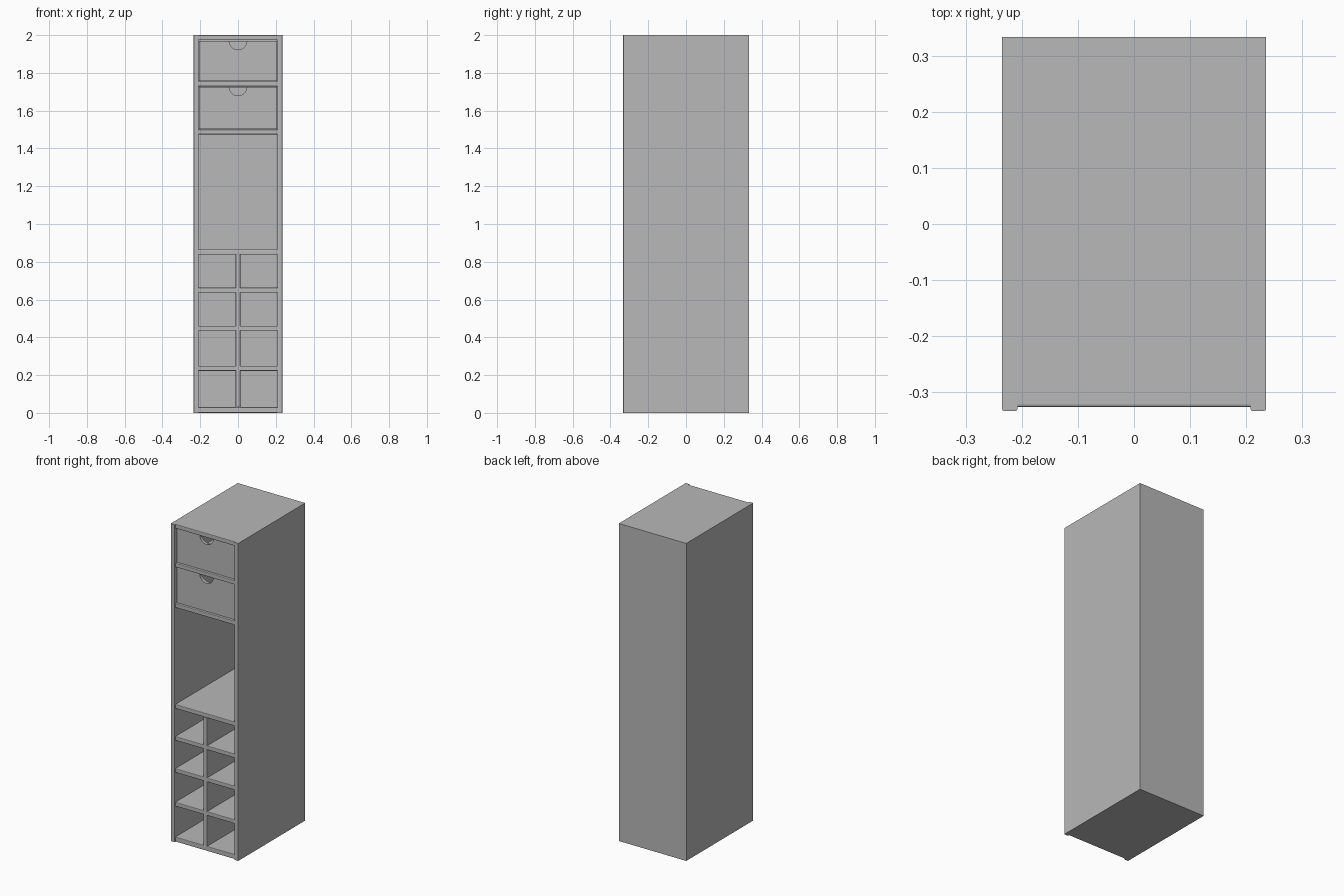
import bpy, bmesh, math

cube = bpy.data.objects.get("Cube")
if cube:
    bpy.data.objects.remove(cube, do_unlink=True)

grey = bpy.data.materials.new("plain grey")
grey.use_nodes = True
COLOUR = (0.48, 0.48, 0.48, 1)
grey.diffuse_color = COLOUR
grey.node_tree.nodes["Principled BSDF"].inputs["Base Color"].default_value = COLOUR

HALF_W, HALF_D, HEIGHT = 0.235, 0.333, 2.0
INNER = 0.208      # inside face of the side panels
FRONT = -0.326     # front of shelves and divider
BACK = 0.313       # inside face of the back panel


def finish(name, bm):
    bmesh.ops.recalc_face_normals(bm, faces=bm.faces)
    mesh = bpy.data.meshes.new(name)
    bm.to_mesh(mesh)
    bm.free()
    mesh.materials.append(grey)
    obj = bpy.data.objects.new(name, mesh)
    bpy.context.collection.objects.link(obj)
    return obj


def board(name, x, y, z, along=None, soft=0.004):
    """Box from (min, max) pairs; its long front edges along one axis are softened."""
    bm = bmesh.new()
    bmesh.ops.create_cube(bm, size=1)
    for v in bm.verts:
        v.co = [p[0] if c < 0 else p[1] for c, p in zip(v.co, (x, y, z))]
    if along is not None:
        edges = [e for e in bm.edges
                 if all(abs(v.co.y - y[0]) < 1e-5 for v in e.verts)
                 and abs(e.verts[0].co[along] - e.verts[1].co[along]) > 1e-4]
        bmesh.ops.bevel(bm, geom=edges, offset=soft, segments=2,
                        profile=0.5, affect='EDGES')
    return finish(name, bm)


# Carcass
for side, s in (("left", 1), ("right", -1)):
    xs = tuple(sorted((s * INNER, s * HALF_W)))
    board(side + "_side_panel", xs, (-HALF_D, HALF_D), (0, HEIGHT), 2, 0.003)
board("back_panel", (-INNER, INNER), (BACK, HALF_D), (0, HEIGHT))

# Horizontal boards: name, bottom, top
for name, low, high in (
        ("base_panel", 0, 0.03), ("top_panel", 1.973, HEIGHT),
        ("bottle_shelf_1", 0.223, 0.249), ("bottle_shelf_2", 0.435, 0.461),
        ("bottle_shelf_3", 0.637, 0.663), ("middle_shelf", 0.838, 0.865),
        ("lower_drawer_shelf", 1.474, 1.5), ("upper_drawer_shelf", 1.729, 1.755)):
    board(name, (-INNER, INNER), (FRONT, BACK), (low, high), 0)

# Upright between the bottle cells
board("centre_divider", (-0.013, 0.013), (FRONT, BACK), (0.03, 0.838), 2)


def drawer(name, low, high):
    """Open box with a half-round finger notch in its front."""
    w, y0, t, r = INNER - 0.002, -0.314, 0.02, 0.047
    arc = [(r * math.cos(a), high - r * math.sin(a))
           for a in (math.pi * i / 16 for i in range(17))]
    outline = [(-w, low), (w, low), (w, high)] + arc + [(-w, high)]
    bm = bmesh.new()
    face = bm.faces.new([bm.verts.new((x, y0, z)) for x, z in outline])
    grown = bmesh.ops.extrude_face_region(bm, geom=[face])["geom"]
    bmesh.ops.translate(bm, vec=(0, t, 0),
                        verts=[g for g in grown if isinstance(g, bmesh.types.BMVert)])
    finish(name + "_front", bm)
    depth = (y0 + t, BACK - 0.01)
    for side, s in (("left", 1), ("right", -1)):
        board(name + "_" + side + "_wall", tuple(sorted((s * w, s * (w - t)))),
              depth, (low, high))
    board(name + "_floor", (t - w, w - t), depth, (low, low + t))
    board(name + "_back", (t - w, w - t), (depth[1] - t, depth[1]), (low + t, high))


drawer("upper_drawer", 1.757, 1.97)
drawer("lower_drawer", 1.502, 1.726)
